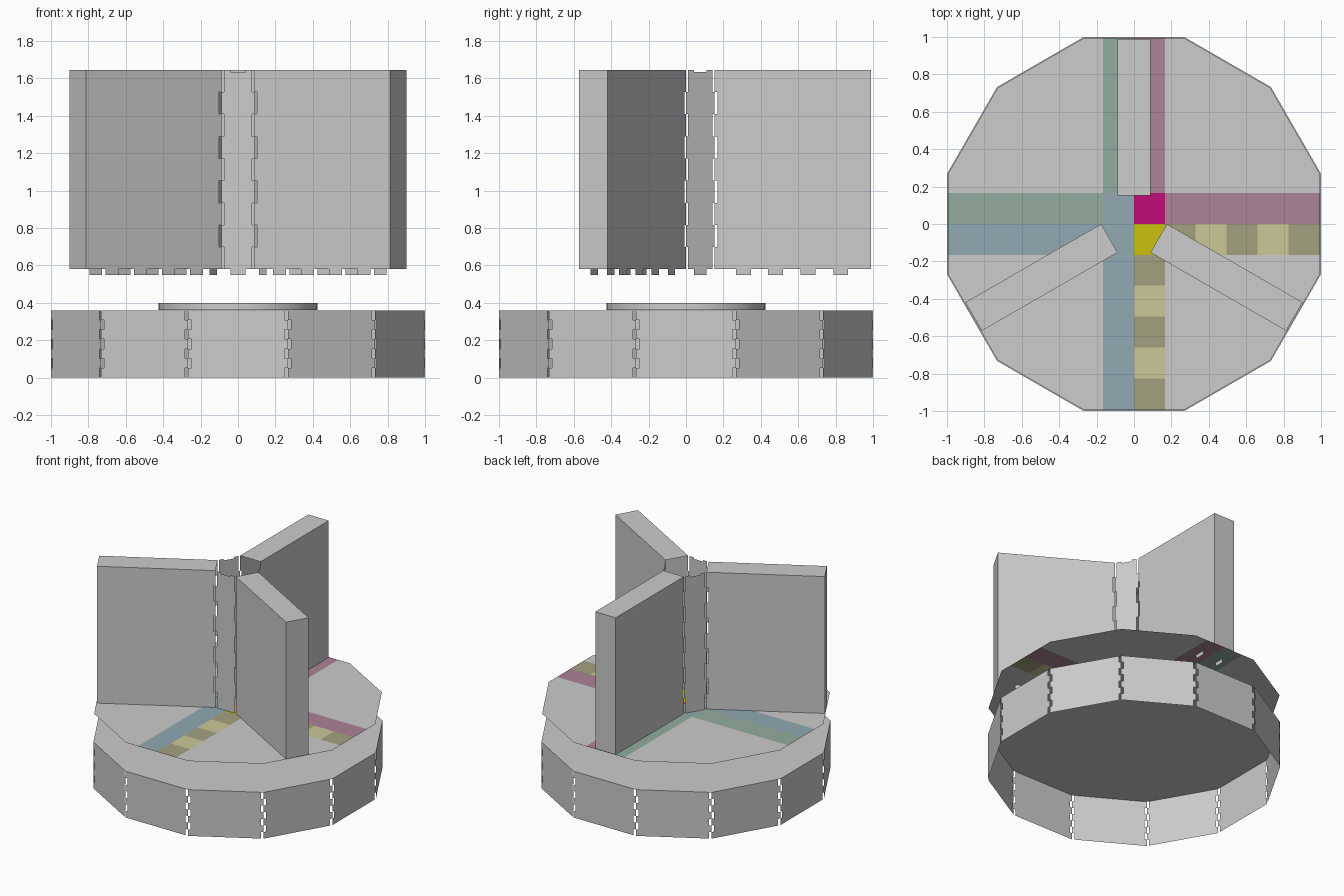
import bpy, bmesh, math
from mathutils import Vector, Matrix

if "Cube" in bpy.data.objects:
    bpy.data.objects.remove(bpy.data.objects["Cube"])


def material(name, rgb):
    m = bpy.data.materials.new(name)
    lin = [((c / 255 + 0.055) / 1.055) ** 2.4 for c in rgb]
    m.diffuse_color = (*lin, 1)
    m.use_nodes = True
    m.node_tree.nodes["Principled BSDF"].inputs["Base Color"].default_value = m.diffuse_color
    return m


GREY = material("board grey", (204, 204, 204))
PLATE_COLOURS = [
    GREY,
    material("pale green", (148, 172, 159)),
    material("pale blue", (146, 169, 178)),
    material("pale magenta", (172, 131, 151)),
    material("dark olive", (164, 161, 127)),
    material("light olive", (204, 200, 153)),
    material("magenta", (191, 13, 120)),
    material("yellow", (203, 193, 13)),
]


def finish(name, bm, mats=(GREY,)):
    me = bpy.data.meshes.new(name)
    bm.to_mesh(me)
    bm.free()
    for m in mats:
        me.materials.append(m)
    ob = bpy.data.objects.new(name, me)
    bpy.context.collection.objects.link(ob)
    return ob


def face(bm, pts):
    return bm.faces.new([bm.verts.new(p) for p in pts])


def edge_fingers(u, inset, z0, z1, n, parity):
    """Points going up a vertical edge, notched inwards on every other segment."""
    if parity is None:
        return [(u, z0), (u, z1)]
    pts, h = [], (z1 - z0) / n
    for i in range(n):
        x = u + (inset if i % 2 == parity else 0)
        pts += [(x, z0 + i * h), (x, z0 + (i + 1) * h)]
    return pts


def panel(bm, p0, p1, z0, z1, n=7, left=None, right=None, tabs=(), tab_w=0.08,
          notch=0.0, depth=0.018):
    """Upright sheet from p0 to p1 with finger edges, tabs below, notch on top."""
    p0, p1 = Vector(p0), Vector(p1)
    w = (p1 - p0).length
    d = (p1 - p0) / w
    up_left = edge_fingers(0, depth, z0, z1, n, left)
    outline = [up_left[0]]
    for t in tabs:
        a, b = t - tab_w / 2, t + tab_w / 2
        outline += [(a, z0), (a, z0 - 0.03), (b, z0 - 0.03), (b, z0)]
    outline += edge_fingers(w, -depth, z0, z1, n, right)
    if notch:
        a, b = w / 2 - tab_w / 2, w / 2 + tab_w / 2
        outline += [(b, z1), (b, z1 - notch), (a, z1 - notch), (a, z1)]
    outline += up_left[:0:-1]
    face(bm, [((p0 + d * u).x, (p0 + d * u).y, z) for u, z in outline])


def dodecagon(z, apothem=1.0):
    r = apothem / math.cos(math.radians(15))
    return [(r * math.cos(math.radians(15 + 30 * i)),
             r * math.sin(math.radians(15 + 30 * i)), z) for i in range(12)]


# Base drum: open below, twelve finger-jointed wall sheets and a lid
bm = bmesh.new()
ring = dodecagon(0)
for i in range(12):
    panel(bm, ring[i][:2], ring[(i + 1) % 12][:2], 0, 0.36, left=1, right=0)
finish("base_walls", bm)
bm = bmesh.new()
face(bm, dodecagon(0.36))
finish("base_lid", bm)

# Round turntable bearing on the lid
bpy.ops.mesh.primitive_cylinder_add(vertices=64, radius=0.425, depth=0.036,
                                    location=(0, 0, 0.38))
disc = bpy.context.object
disc.name = "turntable_bearing"
disc.data.materials.append(GREY)
bpy.ops.object.shade_smooth_by_angle()

# Rotating plate: cut on a grid and coloured as a cross
CELL = 0.165
bm = bmesh.new()
face(bm, dodecagon(0.58, 0.995))
for axis in (Vector((1, 0, 0)), Vector((0, 1, 0))):
    for k in range(-5, 6):
        bmesh.ops.bisect_plane(bm, geom=bm.verts[:] + bm.edges[:] + bm.faces[:],
                               plane_co=axis * k * CELL, plane_no=axis)


def plate_colour(x, y):
    ax, ay = abs(x), abs(y)
    if min(ax, ay) > CELL:
        return 0
    if max(ax, ay) < CELL:
        return 2 if x < 0 else (6 if y > 0 else 7)
    if x < 0:
        return 1 if y > 0 else 2
    if y > 0:
        return 3
    return 4 if int(max(ax, ay) / CELL) % 2 else 5


for f in bm.faces:
    c = f.calc_center_median()
    f.material_index = plate_colour(c.x, c.y)
finish("rotating_plate", bm, PLATE_COLOURS)

# Three hollow display arms and the hub sheets between them
HW, END, Z0, Z1 = 0.088, 0.99, 0.58, 1.645
AP = HW * math.sqrt(3)
LENGTH = END - AP
TABS = (0.155, 0.327, 0.50, 0.675)
hub = bmesh.new()
for i in range(3):
    rot = Matrix.Rotation(math.radians(120 * i), 2)
    ri, ro, lo, li, nxt = [rot @ Vector(p) for p in (
        (HW, AP), (HW, END), (-HW, END), (-HW, AP), (-2 * HW, 0))]
    bm = bmesh.new()
    panel(bm, ri, ro, Z0, Z1, n=9, left=1, tabs=TABS, depth=0.015)
    panel(bm, ro, lo, Z0, Z1)
    panel(bm, lo, li, Z0, Z1, n=9, right=1, depth=0.015,
          tabs=[LENGTH - t for t in reversed(TABS)])
    face(bm, [(p.x, p.y, Z1) for p in (ri, ro, lo, li)])
    finish(f"display_arm_{i + 1}", bm)
    panel(hub, li, nxt, Z0, Z1, n=9, left=0, right=0, tabs=(HW,),
          notch=0.012, depth=0.012)
finish("hub_panels", hub)
